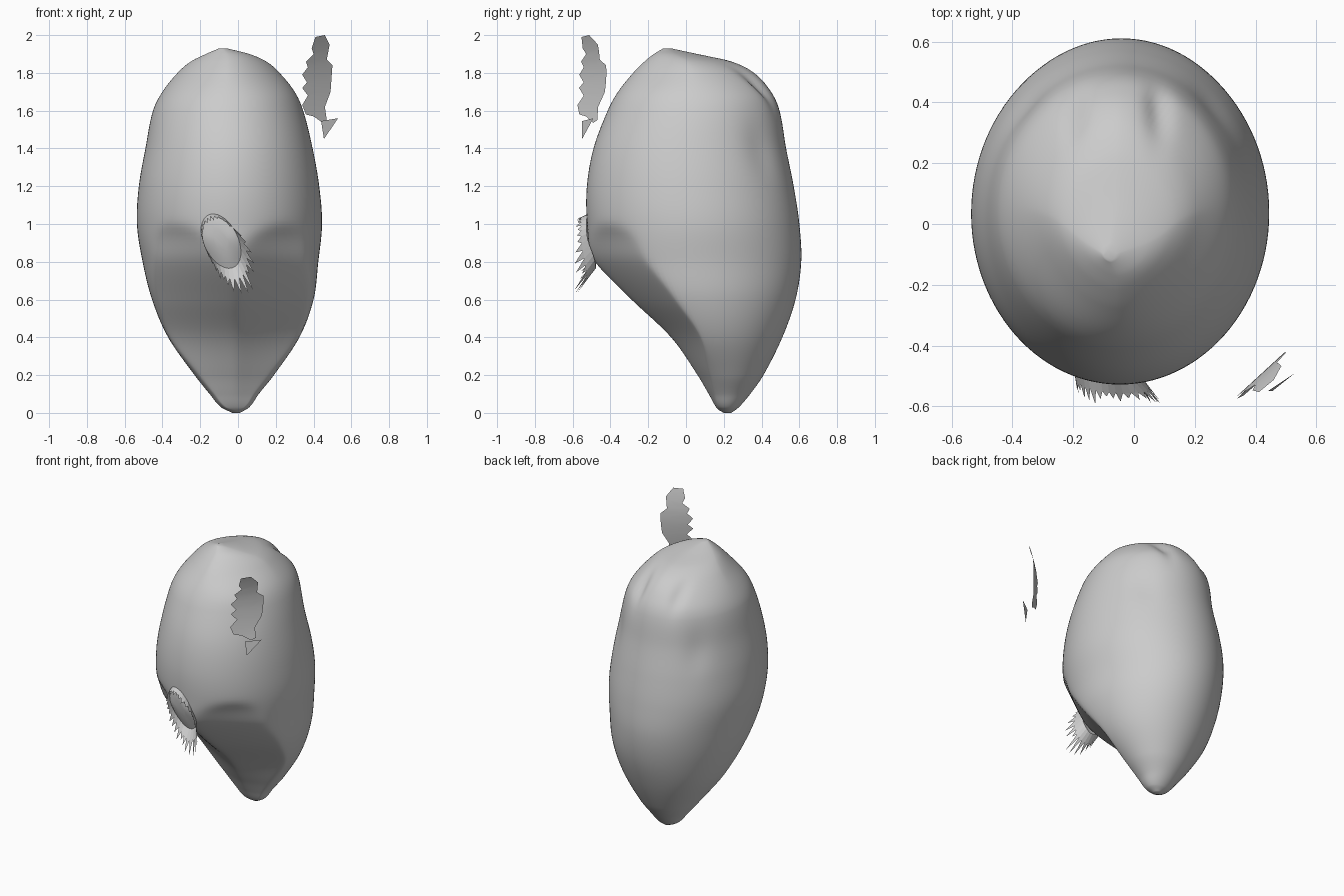
import bpy, bmesh, math, random
from mathutils import Vector

cube = bpy.data.objects.get("Cube")
if cube:
    bpy.data.objects.remove(cube)
random.seed(4)

grey = bpy.data.materials.new("plain grey")
grey.use_nodes = True
grey.diffuse_color = (0.6, 0.6, 0.6, 1)
grey.node_tree.nodes["Principled BSDF"].inputs["Base Color"].default_value = (0.6, 0.6, 0.6, 1)


def finish(name, bm, smooth=True):
    mesh = bpy.data.meshes.new(name)
    bm.to_mesh(mesh)
    bm.free()
    obj = bpy.data.objects.new(name, mesh)
    bpy.context.collection.objects.link(obj)
    mesh.materials.append(grey)
    for poly in mesh.polygons:
        poly.use_smooth = smooth
    return obj


# Body profile: height, left edge, right edge, rounded front, back, keel between the flat flanks
PROFILE = [
    (0, -.03, .01, .20, .24, .19),
    (.03, -.09, .06, .15, .28, .16),
    (.1, -.15, .11, .09, .34, .12),
    (.2, -.23, .19, 0, .41, .06),
    (.4, -.37, .325, -.22, .51, -.08),
    (.6, -.455, .4, -.4, .58, -.29),
    (.8, -.505, .425, -.5, .61, -.49),
    (1, -.535, .445, -.525, .60, -.65),
    (1.2, -.525, .43, -.525, .57, -1),
    (1.4, -.49, .395, -.49, .53, -1),
    (1.6, -.45, .345, -.415, .495, -1),
    (1.7, -.4, .3, -.36, .45, -1),
    (1.8, -.32, .22, -.28, .36, -1),
    (1.86, -.25, .15, -.22, .24, -1),
    (1.9, -.17, .06, -.17, .06, -1),
    (1.93, -.1, -.06, -.12, -.08, -1),
]


def spline(a, b, c, d, t):
    """Cubic through b and c for tuples whose first value is height."""
    h = c[0] - b[0]
    out = [b[0] + h * t]
    for i in range(1, len(b)):
        m0 = (c[i] - a[i]) / (c[0] - a[0]) * h
        m1 = (d[i] - b[i]) / (d[0] - b[0]) * h
        out.append((2*t**3 - 3*t*t + 1) * b[i] + (t**3 - 2*t*t + t) * m0
                   + (3*t*t - 2*t**3) * c[i] + (t**3 - t*t) * m1)
    return out


def step(lo, hi, v):
    t = min(1, max(0, (v - lo) / (hi - lo)))
    return t * t * (3 - 2 * t)


def power(v, n):
    return math.copysign(abs(v) ** (2 / n), v)


# Dents on the back: centre, radii, depth
DENTS = [
    ((.08, .37, 1.72), (.04, .12, .12), -.025),
    ((-.2, .37, 1.72), (.04, .12, .12), -.015),
    ((.26, .4, 1.4), (.07, .12, .16), -.012),
    ((-.36, .4, 1.4), (.07, .12, .16), -.012),
]


def body():
    rows = []
    for i in range(len(PROFILE) - 1):
        b, c = PROFILE[i], PROFILE[i + 1]
        a = PROFILE[i - 1] if i else tuple(2*p - q for p, q in zip(b, c))
        d = PROFILE[i + 2] if i + 2 < len(PROFILE) else tuple(2*q - p for p, q in zip(b, c))
        rows += [spline(a, b, c, d, k / 8) for k in range(8)]
    rows.append(PROFILE[-1])
    bm = bmesh.new()
    sides, rings = 112, []
    for z, left, right, front, back, keel in rows:
        n = 2 - .3 * step(1.65, 1.85, z)
        middle, half = (left + right) / 2, (right - left) / 2
        ring = []
        for k in range(sides):
            ang = 2 * math.pi * k / sides
            p = Vector((middle + half * power(math.cos(ang), n),
                        (front + back) / 2 + (back - front) / 2 * power(math.sin(ang), n), z))
            # Shave the lower front to two flat flanks with softened edges
            if math.sin(ang) < 0:
                away = math.hypot(p.x - middle, .03) - .03
                flank = keel + (.25 + .6 * z) * away
                gap = flank - p.y
                soft = .025 * step(0, .3, -math.sin(ang)) * step(0, .3, z)
                p.y += (gap + math.hypot(gap, soft)) / 2
            out = Vector((p.x + .045, p.y, (z - 1) * .6)).normalized()
            for centre, radii, push in DENTS:
                r2 = sum(((p[j] - centre[j]) / radii[j]) ** 2 for j in range(3))
                p = p + out * push * math.exp(-r2)
            ring.append(bm.verts.new(p))
        rings.append(ring)
    for lower, upper in zip(rings, rings[1:]):
        for k in range(sides):
            m = (k + 1) % sides
            bm.faces.new((lower[k], lower[m], upper[m], upper[k]))
    bm.faces.new(rings[0][::-1])
    bm.faces.new(rings[-1])
    finish("body", bm)


# Tilted oval on the front, leaning to the right side at its top
def oval(ang, scale=1):
    u, v = .09 * scale * math.cos(ang), .155 * scale * math.sin(ang)
    tilt = math.radians(26)
    x = -.09 + u * math.cos(tilt) - v * math.sin(tilt)
    z = .91 + u * math.sin(tilt) + v * math.cos(tilt)
    return Vector((x, -.527 + .05 * step(.95, .75, z) + 1.5 * (x + .045) ** 2, z))


def patch():
    bm = bmesh.new()
    rings = []
    for scale, lift in ((1, 0), (.8, .006), (.4, .008)):
        rings.append([bm.verts.new(oval(2 * math.pi * k / 40, scale) - Vector((0, lift, 0)))
                      for k in range(40)])
    for outer, inner in zip(rings, rings[1:]):
        for k in range(40):
            m = (k + 1) % 40
            bm.faces.new((outer[k], outer[m], inner[m], inner[k]))
    bm.faces.new(rings[-1])
    finish("front_patch", bm)


# Ragged collar standing out around the patch, longest at the lower left
def fringe():
    bm = bmesh.new()
    count = 30

    def outward(ang, reach):
        start = oval(ang)
        low = step(.97, .78, start.z) * step(-.17, -.02, start.x)
        flow = Vector((.01 + .06 * step(-.06, .02, start.x),
                       -.065 - .03 * low, -.03 - .1 * low))
        return start + flow * reach

    for k in range(count):
        a, b = (2 * math.pi * (k + j) / count for j in (0, 1))
        base = [bm.verts.new(p) for p in (oval(a), oval(b), outward(b, .45), outward(a, .45))]
        bm.faces.new(base)
        tip = bm.verts.new(outward((a + b) / 2, random.uniform(.65, 1.25)))
        bm.faces.new((base[3], base[2], tip))
    finish("front_fringe", bm, False)


# Curved ragged flake floating beside the head
FLAKE = [(.41, 1.99), (.46, 2), (.485, 1.95), (.47, 1.87), (.5, 1.84), (.49, 1.7),
         (.46, 1.62), (.47, 1.55), (.45, 1.535), (.4, 1.57), (.36, 1.58), (.34, 1.63),
         (.37, 1.68), (.34, 1.72), (.365, 1.75), (.34, 1.79), (.37, 1.83), (.36, 1.86),
         (.4, 1.9), (.39, 1.93)]


def flake():
    bm = bmesh.new()
    bm.faces.new([bm.verts.new((x, 0, z)) for x, z in FLAKE])
    for k in range(1, 12):
        geom = bm.verts[:] + bm.edges[:] + bm.faces[:]
        bmesh.ops.bisect_plane(bm, geom=geom, plane_co=(0, 0, 1.53 + k * .04), plane_no=(0, 0, 1))
    for v in bm.verts:
        v.co.y = -.565 + .92 * (v.co.x - .34) - (v.co.z - 1.77) ** 2 * (.5 if v.co.z < 1.77 else 1.1)
    finish("floating_flake", bm)
    bm = bmesh.new()
    bm.faces.new([bm.verts.new(p) for p in ((.44, -.55, 1.545), (.53, -.49, 1.56), (.455, -.55, 1.45))])
    finish("flake_tip", bm, False)


body()
patch()
fringe()
flake()
